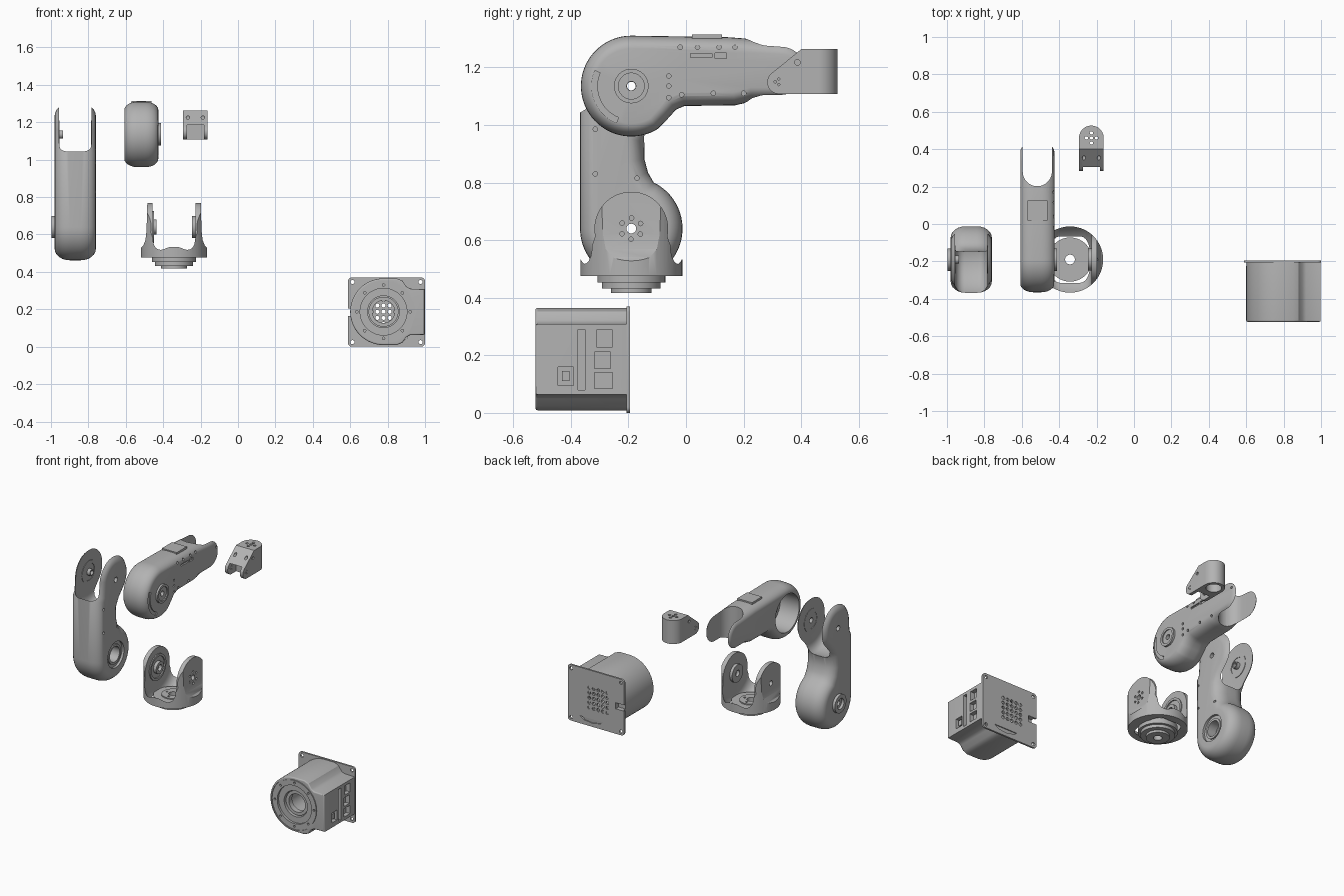
import bpy, bmesh, math
from mathutils import Vector
from math import sin, cos, radians

if "Cube" in bpy.data.objects:
    bpy.data.objects.remove(bpy.data.objects["Cube"])

grey = bpy.data.materials.new("machined grey")
grey.diffuse_color = (0.45, 0.45, 0.45, 1)
grey.use_nodes = True
grey.node_tree.nodes["Principled BSDF"].inputs["Base Color"].default_value = grey.diffuse_color


def arc(u, v, r, a0=0, a1=360, n=48):
    full = a1 - a0 >= 360
    return [(u + r * cos(radians(a0 + (a1 - a0) * i / (n if full else n - 1))),
             v + r * sin(radians(a0 + (a1 - a0) * i / (n if full else n - 1)))) for i in range(n)]


def rect(u0, u1, v0, v1):
    return [(u0, v0), (u1, v0), (u1, v1), (u0, v1)]


def inset(pts, d):
    """Offset a counter-clockwise outline inwards by d."""
    out = []
    for i, p in enumerate(pts):
        a, b, c = Vector(pts[i - 1]), Vector(p), Vector(pts[(i + 1) % len(pts)])
        e, f = (b - a).normalized(), (c - b).normalized()
        n1, n2 = Vector((-e.y, e.x)), Vector((-f.y, f.x))
        out.append(tuple(b + (n1 + n2) * (d / max(0.4, 1 + n1.dot(n2)))))
    return out


def prism(name, pts, axis, lo, hi, d=0, w=0):
    """Extrude an outline; d and w round its rims (inset and depth)."""
    levels = [(lo, 0), (hi, 0)]
    if d:
        ang = [radians(15 * k) for k in range(7)]
        levels = [(lo + w * (1 - cos(a)), d * (1 - sin(a))) for a in ang]
        levels += [(lo + hi - h, o) for h, o in reversed(levels)]
    bm = bmesh.new()
    rings = []
    for h, o in levels:
        put = {'x': lambda u, v: (h, u, v), 'y': lambda u, v: (u, h, v), 'z': lambda u, v: (u, v, h)}[axis]
        rings.append([bm.verts.new(put(u, v)) for u, v in (inset(pts, o) if o else pts)])
    n = len(pts)
    for r, s in zip(rings, rings[1:]):
        for i in range(n):
            bm.faces.new((r[i], r[(i + 1) % n], s[(i + 1) % n], s[i]))
    bm.faces.new(rings[0])
    bm.faces.new(rings[-1])
    bmesh.ops.recalc_face_normals(bm, faces=bm.faces)
    me = bpy.data.meshes.new(name)
    bm.to_mesh(me)
    bm.free()
    me.materials.append(grey)
    ob = bpy.data.objects.new(name, me)
    bpy.context.collection.objects.link(ob)
    return ob


def rod(name, axis, u, v, r, lo, hi, n=40):
    return prism(name, arc(u, v, r, n=n), axis, lo, hi)


def combine(ob, tools, op='DIFFERENCE'):
    for t in tools:
        m = ob.modifiers.new("b", 'BOOLEAN')
        m.operation, m.object, m.solver = op, t, 'EXACT'
        bpy.context.view_layer.objects.active = ob
        bpy.ops.object.modifier_apply(modifier=m.name)
        bpy.data.objects.remove(t)
    return ob


def tube(name, axis, u, v, r, r_in, lo, hi):
    return combine(rod(name, axis, u, v, r, lo, hi), [rod("c", axis, u, v, r_in, lo - .01, hi + .01)])


def holes(axis, spots, r, lo, hi):
    return [rod("c", axis, u, v, r, lo, hi, 12) for u, v in spots]


Y, ELBOW, SHOULDER = -.19, 1.135, .64      # joint axes

# upper arm: keyhole outline, barrel-shaped socket between two prongs
outline = (arc(Y, SHOULDER, .178, 180, 424, 44) + [(-.132, .835), (-.144, .88), (-.145, .94), (-.12, .985)]
           + arc(Y, 1.14, .157, -45, 170, 36) + [(-.352, 1.07), (-.368, 1.045)])
arm = prism("upper_arm", outline, 'x', -.98, -.76, .06, .08)
combine(arm, [
    prism("c", arc(Y, ELBOW, .2, n=64), 'x', -.957, -.783, .06, .05),
    rod("c", 'x', Y, SHOULDER, .085, -.775, -.7),
    rod("c", 'x', Y, SHOULDER, .05, -.83, -.7),
    rod("c", 'x', Y, SHOULDER, .017, -1.1, -.7, 16),
    rod("c", 'x', Y, ELBOW, .017, -1.1, -.7, 16)]
    + holes('x', [(-.315, .985), (-.315, .83), (-.17, .815)], .008, -.785, -.7))
tube("shoulder_stub", 'x', Y, SHOULDER, .06, .035, -.998, -.97)
tube("shoulder_bearing", 'x', Y, SHOULDER, .065, .05, -.79, -.768)
tube("elbow_pin_left", 'x', Y, ELBOW, .022, .015, -.96, -.935)
for i, x in enumerate((-.96, -.785)):
    tube("elbow_ring_%d" % i, 'x', Y, ELBOW, .075, .055, x, x + .006)

# forearm: round head and tapering beam that ends in two thin prongs
outline = (arc(Y, ELBOW, .175, 90, 302, 44) + [(-.06, 1.025), (-.035, 1.053), (-.005, 1.066), (.17, 1.068),
           (.2, 1.075), (.23, 1.085)] + arc(.33, 1.188, .103, -90, 90, 24) + [(.14, 1.305)])
fore = prism("forearm", outline, 'x', -.608, -.426, .045, .07)
gap = [(-.595, .55), (-.595, .33)] + arc(-.517, .28, .078, 180, 360, 20) + [(-.439, .33), (-.439, .55)]
groove = arc(Y, ELBOW, .138, 157, 248, 20) + arc(Y, ELBOW, .118, 157, 248, 20)[::-1]
screws = [(-.02, 1.27), (.04, 1.27), (.115, 1.27), (.17, 1.27), (-.06, 1.17), (-.06, 1.135),
          (-.06, 1.095), (-.015, 1.105), (.095, 1.11), (.2, 1.11), (.385, 1.22)]
combine(fore, [
    prism("c", gap, 'z', 1, 1.4),
    rod("c", 'x', Y, ELBOW, .124, -.7, -.47, 48),
    prism("c", groove, 'x', -.433, -.4),
    prism("c", rect(.015, .09, 1.235, 1.248), 'x', -.436, -.4),
    prism("c", rect(.1, .14, 1.23, 1.25), 'x', -.436, -.4),
    rod("c", 'x', Y, ELBOW, .017, -.7, -.3, 16)] + holes('x', screws, .008, -.437, -.4))
tube("elbow_hub", 'x', Y, ELBOW, .06, .045, -.43, -.413)
tube("elbow_hub_face", 'x', Y, ELBOW, .045, .016, -.43, -.42)
tube("elbow_motor_ring", 'x', Y, ELBOW, .09, .05, -.48, -.465)
prism("top_cover", rect(-.57, -.462, .02, .125), 'z', 1.29, 1.314)

# shoulder yoke: flared round foot carrying two prongs
X = -.342
side = ([(Y - .18, .476), (Y + .18, .476), (Y + .18, .53), (Y + .15, .555), (Y + .133, .59)]
        + arc(Y, SHOULDER, .128, -12, 192, 40) + [(Y - .133, .59), (Y - .15, .555), (Y - .18, .53)])
half = [(.18, .47), (.18, .525), (.165, .54), (.153, .57), (.147, .62), (.142, .8)]
front = [(X + a, z) for a, z in half] + [(X - a, z) for a, z in reversed(half)]
yoke = prism("shoulder_yoke", side, 'x', X - .2, X + .2)
combine(yoke, [prism("c", front, 'y', -.5, .1), rod("c", 'z', X, Y, .177, .4, .9, 72)], 'INTERSECT')
combine(yoke, [
    prism("c", arc(Y, SHOULDER, .206, n=64), 'x', X - .115, X + .115, .07, .06),
    rod("c", 'x', Y, SHOULDER, .017, -.7, 0, 16)]
    + holes('x', [(Y + .037 * cos(k * math.pi / 3 + .5), SHOULDER + .037 * sin(k * math.pi / 3 + .5))
                  for k in range(6)], .008, -.215, -.1))
tube("yoke_disc_right", 'x', Y, SHOULDER, .058, .02, X + .097, X + .12)
tube("yoke_disc_left", 'x', Y, SHOULDER, .04, .02, X - .118, X - .095)
tube("yoke_ring_left", 'x', Y, SHOULDER, .085, .07, X - .118, X - .108)
for i, (r, lo, hi) in enumerate([(.118, .452, .488), (.102, .432, .47), (.07, .417, .495)]):
    step = tube("turntable_step_%d" % i, 'z', X, Y, r, .026, lo, hi)
    if i == 2:
        combine(step, holes('z', [(X + .045 * cos(k * math.pi / 2), Y + .045 * sin(k * math.pi / 2))
                                  for k in range(4)], .007, .488, .51))

# wrist: round-backed block with a sloping nose and open underside
X = -.228
plan = arc(X, .46, .066, 0, 180, 28) + [(X - .066, .25), (X + .066, .25)]
nose = [(.54, 1.108), (.54, 1.263), (.4, 1.263)] + arc(.322, 1.148, .04, 130, 270, 14)
wrist = combine(prism("wrist", plan, 'z', 1.09, 1.29), [prism("c", nose, 'x', -.4, 0)], 'INTERSECT')
combine(wrist, [
    rod("c", 'z', X, .46, .046, 1, 1.22),
    prism("c", rect(X - .045, X + .045, .2, .37), 'z', 1, 1.185)]
    + holes('z', [(X, .46), (X - .027, .46), (X + .027, .46), (X, .433), (X, .487)], .009, 1.2, 1.3)
    + holes('x', [(.387, 1.217)], .01, X + .058, 0) + holes('x', [(.387, 1.217)], .01, -.4, X - .058)
    + holes('x', [(.322, 1.16), (.322, 1.14), (.31, 1.15)], .004, -.4, 0)
    + holes('y', [(X - .04, 1.225), (X + .04, 1.225)], .009, .2, .385))

# base housing: cylinder blended into a side box with ports
CX, CZ = .778, .187
body = (arc(CX, CZ, .178, 90, 270, 48) + [(.85, .009), (.88, .022), (.9, .05), (.92, .062), (.998, .064),
        (.998, .308), (.92, .31), (.9, .322), (.88, .352), (.85, .365)])
ports = [(-.375, -.35, .08, .29), (-.31, -.255, .228, .288), (-.318, -.262, .155, .212),
         (-.318, -.255, .085, .14), (-.445, -.39, .095, .16)]
base = prism("base_housing", body, 'y', -.523, -.2, .008, .008)
ring = combine(rod("c", 'y', CX, CZ, .166, -.6, -.517, 56), [rod("c", 'y', CX, CZ, .16, -.7, -.4, 56)])
combine(base, [ring, rod("c", 'y', CX, CZ, .125, -.6, -.508, 56), rod("c", 'y', CX, CZ, .085, -.6, -.47),
               rod("c", 'y', CX, CZ, .072, -.6, -.1)]
        + [prism("c", [(a, b) for a, b in rect(*p)], 'x', .97, 1.1) for p in ports]
        + holes('y', [(CX + .143 * cos(k * math.pi / 4), CZ + .143 * sin(k * math.pi / 4))
                      for k in range(8)], .007, -.6, -.512))
tube("base_bearing", 'y', CX, CZ, .08, .06, -.495, -.46)
prism("port_plug", rect(-.43, -.405, .11, .145), 'x', .96, .99)

# mounting plate with corner holes and a grid of vents
corners = []
for u, v, a in [(.98, .02, -90), (.98, .35, 0), (.608, .35, 90), (.608, .02, 180)]:
    corners += arc(u, v, .02, a, a + 90, 6)
plate = prism("mounting_plate", corners, 'y', -.206, -.194)
combine(plate, holes('y', [(x, z) for x in (.612, .976) for z in (.024, .346)], .011, -.3, -.1)
        + holes('y', [(CX + .033 * i, CZ + .033 * j) for i in range(-2, 3) for j in range(-2, 3)],
                .011, -.3, -.1)
        + [prism("c", rect(.57, .65, .165, .205), 'y', -.3, -.1)])
slot = [(.74, .05), (.76, .035), (.82, .024), (.88, .03), (.91, .05)]
combine(plate, [prism("c", slot, 'y', -.3, -.1)])
combine(base, [prism("c", rect(.57, .65, .165, .205), 'y', -.225, -.1)])

for ob in list(bpy.data.objects):
    bpy.ops.object.select_all(action='DESELECT')
    ob.select_set(True)
    bpy.context.view_layer.objects.active = ob
    bpy.ops.object.shade_smooth_by_angle(angle=radians(32))
